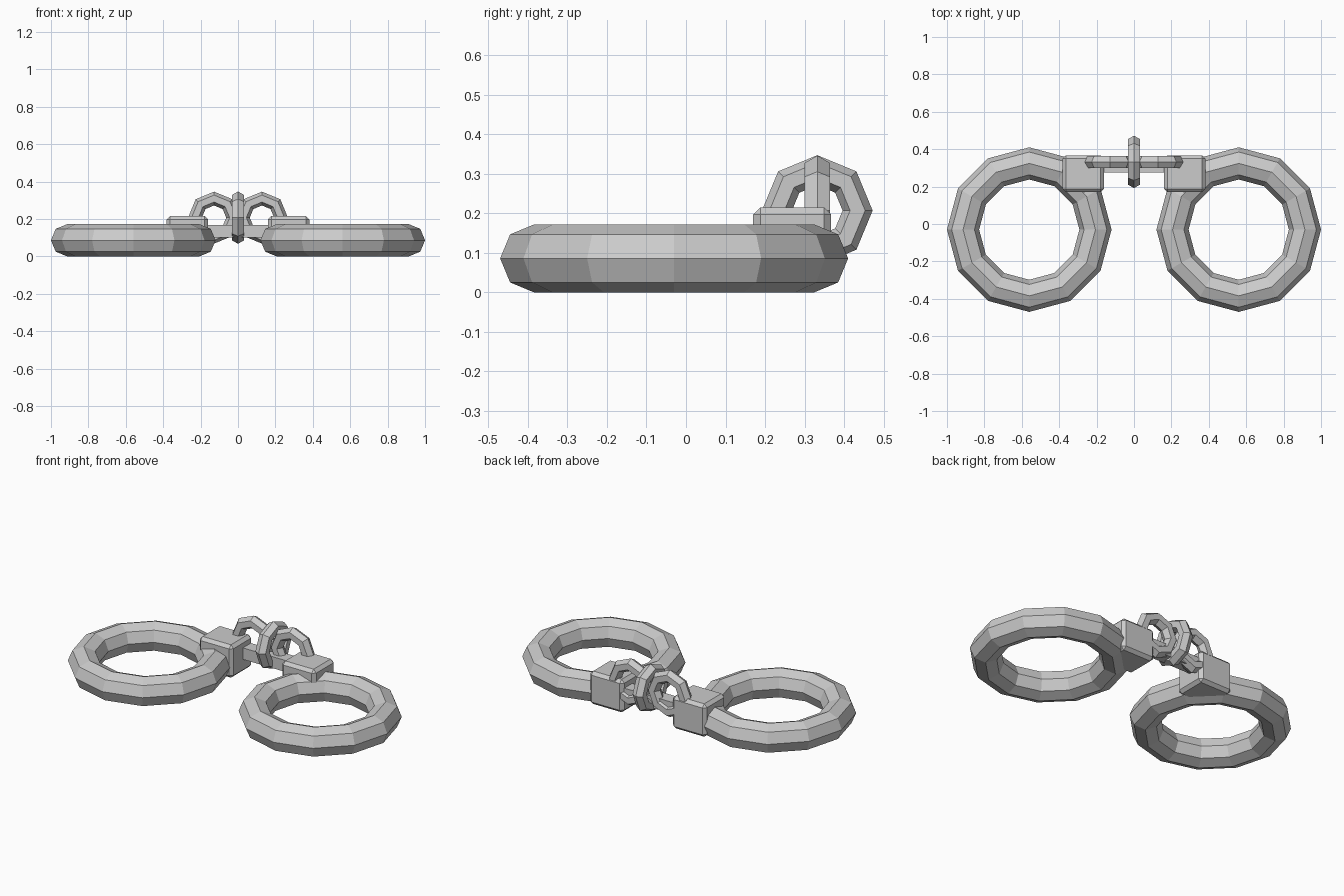
import bpy
from math import pi

if "Cube" in bpy.data.objects:
    bpy.data.objects.remove(bpy.data.objects["Cube"])


def ring(name, loc, rot, major, minor, seg, sides):
    bpy.ops.mesh.primitive_torus_add(location=loc, rotation=rot, major_radius=major,
                                     minor_radius=minor, major_segments=seg,
                                     minor_segments=sides)
    bpy.context.object.name = name


def block(name, lo, hi, bevel=0):
    bpy.ops.mesh.primitive_cube_add(size=1, location=[(a + b) / 2 for a, b in zip(lo, hi)])
    ob = bpy.context.object
    ob.name = name
    ob.scale = [b - a for a, b in zip(lo, hi)]
    bpy.ops.object.transform_apply(location=False, rotation=False, scale=True)
    if bevel:
        m = ob.modifiers.new("chamfer", 'BEVEL')
        m.width = bevel
        m.segments = 1


for side, s in (("left", -1), ("right", 1)):
    # wrist ring
    ring(f"cuff_{side}", (s * 0.56, -0.03, 0.086), (0, 0, 0), 0.354, 0.086, 12, 8)
    # lock housing, chamfered
    x0, x1 = sorted((s * 0.16, s * 0.382))
    block(f"lock_block_{side}", (x0, 0.17, 0.02), (x1, 0.367, 0.215), 0.018)
    # chain link facing front
    ring(f"side_link_{side}", (s * 0.128, 0.332, 0.207), (pi / 2, 0, 0), 0.102, 0.037, 8, 6)

# middle chain link, turned sideways
ring("middle_link", (0, 0.332, 0.207), (0, pi / 2, 0), 0.102, 0.038, 8, 6)
# bar joining the lock housings
block("joining_bar", (-0.17, 0.275, 0.10), (0.17, 0.35, 0.168))
